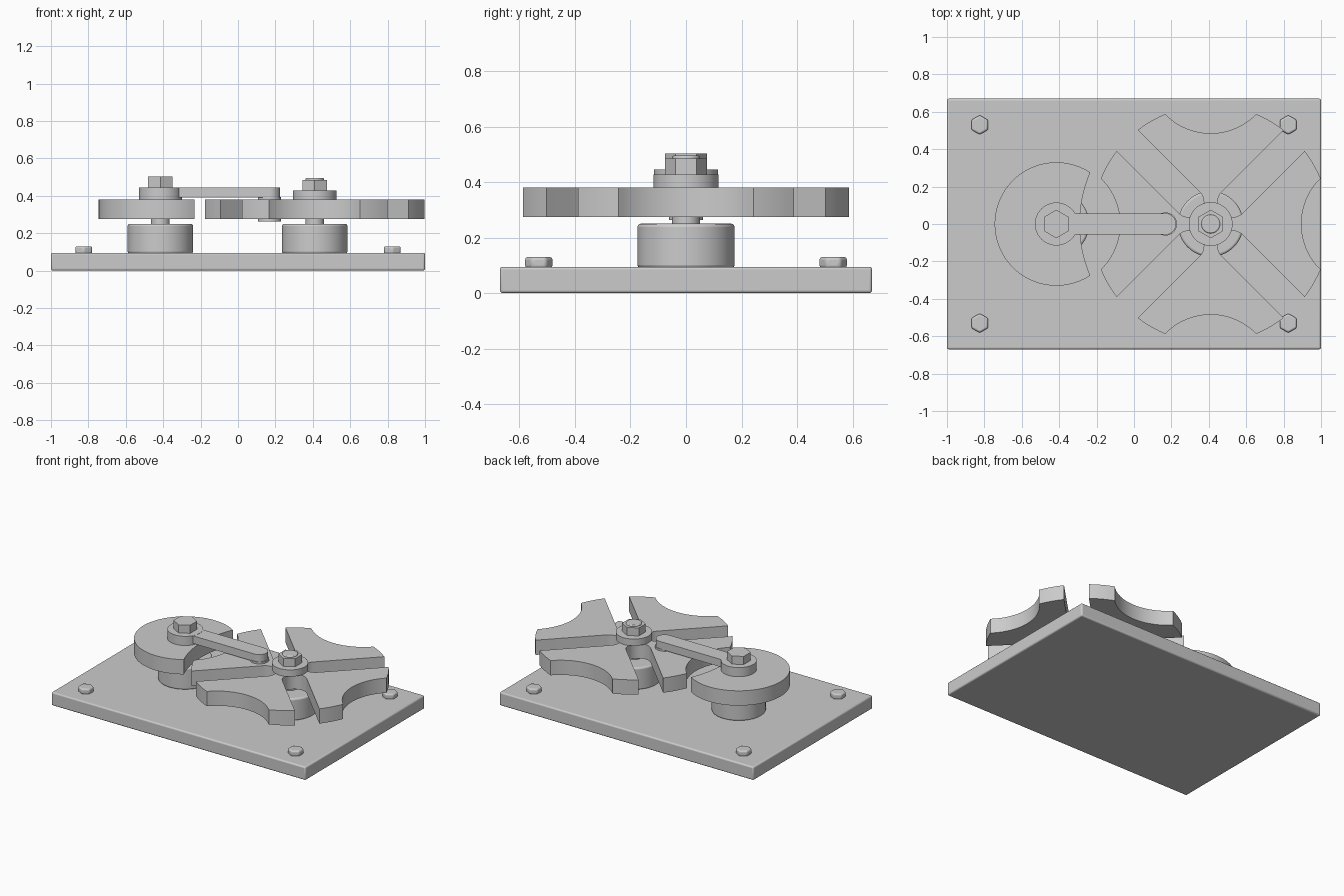
import bpy, bmesh
from math import pi, sin, cos, asin, acos, sqrt, radians

if "Cube" in bpy.data.objects:
    bpy.data.objects.remove(bpy.data.objects["Cube"])

DX, WX, DIST = -0.415, 0.41, 0.825   # driver axis, wheel axis, spacing


def finish(ob, bevel=0.0):
    bpy.context.view_layer.objects.active = ob
    ob.select_set(True)
    if bevel:
        m = ob.modifiers.new("bevel", 'BEVEL')
        m.width, m.segments, m.limit_method = bevel, 3, 'ANGLE'
        m.angle_limit = radians(40)
    bpy.ops.object.shade_smooth_by_angle(angle=radians(30))
    ob.select_set(False)
    return ob


def prism(name, pts, z0, z1, at=(0, 0), bevel=0.0):
    """Extrude a counter-clockwise outline from z0 to z1."""
    bm = bmesh.new()
    face = bm.faces.new([bm.verts.new((x + at[0], y + at[1], z0)) for x, y in pts])
    ext = bmesh.ops.extrude_face_region(bm, geom=[face])
    for v in ext['geom']:
        if isinstance(v, bmesh.types.BMVert):
            v.co.z = z1
    bmesh.ops.recalc_face_normals(bm, faces=bm.faces)
    me = bpy.data.meshes.new(name)
    bm.to_mesh(me)
    bm.free()
    ob = bpy.data.objects.new(name, me)
    bpy.context.collection.objects.link(ob)
    return finish(ob, bevel)


def arc(cx, cy, r, a0, a1, n):
    return [(cx + r * cos(a0 + (a1 - a0) * i / n), cy + r * sin(a0 + (a1 - a0) * i / n))
            for i in range(n + 1)]


def disc(name, r, z0, z1, at, n=48, bevel=0.0):
    return prism(name, arc(0, 0, r, pi / 2, pi / 2 + 2 * pi * (n - 1) / n, n - 1), z0, z1, at, bevel)


# base plate with corner bolts
prism("base_plate", [(-1, -.67), (1, -.67), (1, .67), (-1, .67)], 0, 0.095, bevel=0.01)
for x in (-0.825, 0.825):
    for y in (-0.53, 0.53):
        disc("corner_bolt", 0.052, 0.09, 0.13, (x, y), 6, 0.01)

# bearing bosses and shafts
for label, x, top in (("driver", DX, 0.46), ("wheel", WX, 0.495)):
    disc(label + "_boss", 0.175, 0.09, 0.25, (x, 0), 64, 0.012)
    disc(label + "_shaft", 0.05, 0.2, top, (x, 0), 32, 0.006)

# crescent locking disc on the driver
R, RC = 0.33, 0.70
phi = acos((R * R + DIST ** 2 - RC * RC) / (2 * R * DIST))
psi = asin(R * sin(phi) / RC)
crescent = arc(0, 0, R, phi, 2 * pi - phi, 64) + arc(DIST, 0, RC, pi + psi, pi - psi, 16)[1:-1]
prism("locking_disc", crescent, 0.275, 0.38, (DX, 0))

# crank hub, arm, pin and nut
disc("crank_hub", 0.115, 0.38, 0.445, (DX, 0))
PIN = 0.168
arm = [(DX, 0.057), (DX, -0.057)] + arc(PIN, 0, 0.057, -pi / 2, pi / 2, 20)
prism("crank_arm", arm, 0.39, 0.444)
disc("crank_pin", 0.062, 0.263, 0.393, (PIN, 0), 32)
disc("driver_nut", 0.076, 0.44, 0.503, (DX, 0), 6)

# four-slot indexing wheel: concave arc, tip, slot, tip in each quadrant
RW, RA, HW, SD = 0.636, 0.34, 0.08, 0.165
ta = acos((RW * RW + DIST ** 2 - RA * RA) / (2 * RW * DIST))
tb = asin(RW * sin(ta) / RA)
ts = asin(HW / RW)
q = pi / 4
quad = arc(DIST, 0, RA, pi + tb, pi - tb, 24)
quad += arc(0, 0, RW, ta, q - ts, 5)[1:]
quad += arc(SD * cos(q), SD * sin(q), HW, q - pi / 2, q - 3 * pi / 2, 16)
quad += arc(0, 0, RW, q + ts, pi / 2 - ta, 5)[:-1]
wheel = []
for k in range(4):
    c, s = cos(k * pi / 2), sin(k * pi / 2)
    wheel += [(x * c - y * s, x * s + y * c) for x, y in quad]
prism("indexing_wheel", wheel, 0.275, 0.38, (WX, 0))

# wheel washer and nut
disc("wheel_washer", 0.117, 0.38, 0.428, (WX, 0))
disc("wheel_nut", 0.076, 0.425, 0.485, (WX, 0), 6)
